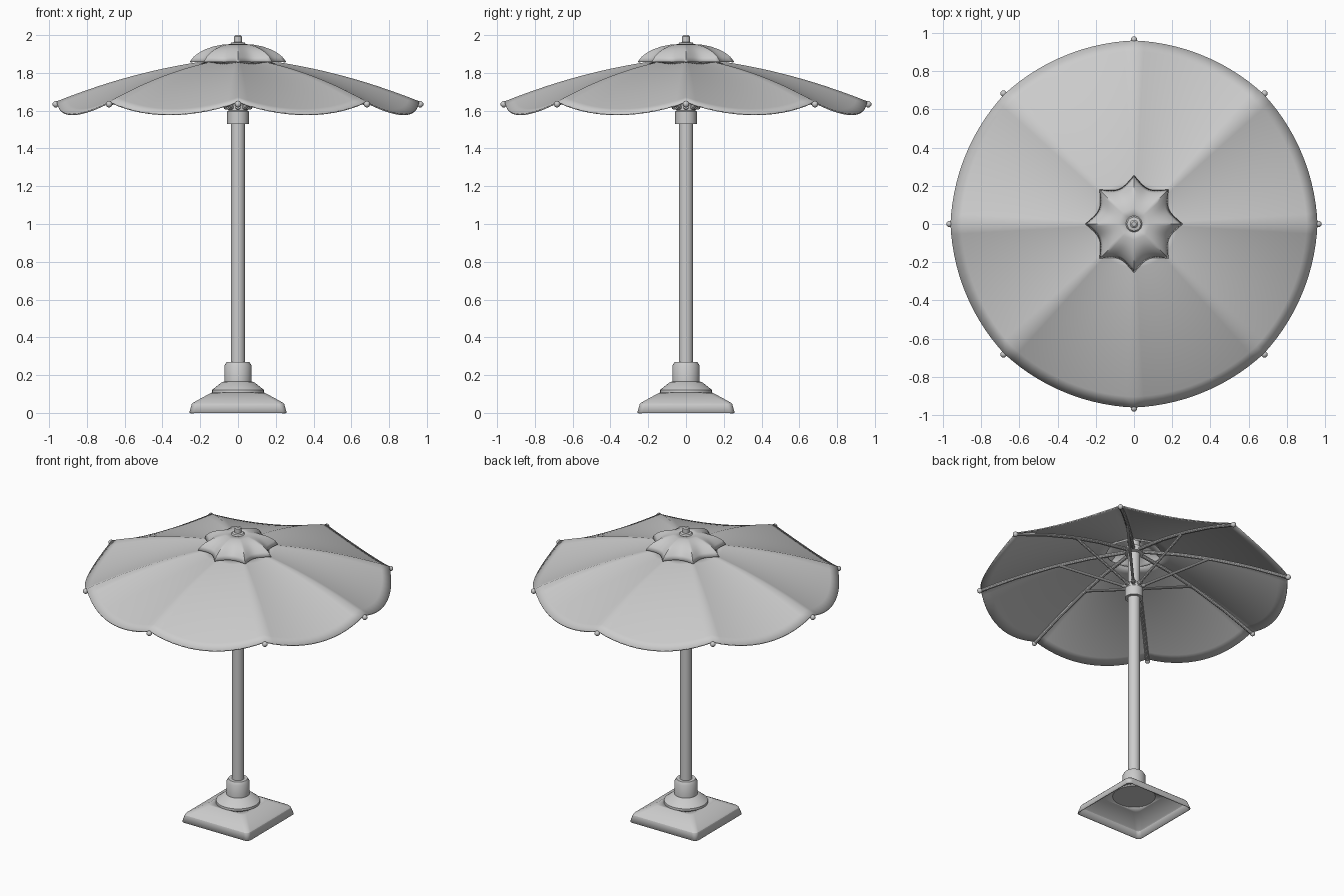
import bpy, bmesh
from math import sin, cos, pi, radians
from mathutils import Vector

if "Cube" in bpy.data.objects:
    bpy.data.objects.remove(bpy.data.objects["Cube"])

RIBS = 8


def finish(name, bm, thick=0.0, angle=35):
    me = bpy.data.meshes.new(name)
    bm.to_mesh(me)
    bm.free()
    ob = bpy.data.objects.new(name, me)
    bpy.context.collection.objects.link(ob)
    bpy.ops.object.select_all(action='DESELECT')
    ob.select_set(True)
    bpy.context.view_layer.objects.active = ob
    bpy.ops.object.shade_smooth_by_angle(angle=radians(angle))
    if thick:
        mod = ob.modifiers.new("thickness", 'SOLIDIFY')
        mod.thickness = thick
        mod.offset = -1
    return ob


def loft(name, rings, caps=False, thick=0.0, angle=35):
    """Skin closed rings, ordered from inner/top to outer/bottom."""
    bm = bmesh.new()
    vs = [[bm.verts.new(p) for p in ring] for ring in rings]
    n = len(rings[0])
    for a, b in zip(vs, vs[1:]):
        for j in range(n):
            k = (j + 1) % n
            bm.faces.new((a[j], b[j], b[k], a[k]))
    if caps:
        bm.faces.new(vs[0])
        bm.faces.new(vs[-1][::-1])
    return finish(name, bm, thick, angle)


def circle(r, z, n=32):
    return [(r * cos(2 * pi * j / n), r * sin(2 * pi * j / n), z) for j in range(n)]


def lathe(name, profile, n=32):
    return loft(name, [circle(r, z, n) for r, z in profile], caps=True)


def gore(j, per):
    """0 on a rib, 1 midway between two ribs."""
    t = (j % per) / per
    return 4 * t * (1 - t)


def rib_z(r):
    return 1.882 - 0.085 * r - 0.164 * r * r


def rod(bm, p, q, rad, n=10):
    p, q = Vector(p), Vector(q)
    d = q - p
    rot = d.to_track_quat('Z', 'Y').to_matrix().to_4x4()
    rot.translation = (p + q) / 2
    bmesh.ops.create_cone(bm, cap_ends=True, segments=n, radius1=rad, radius2=rad,
                          depth=d.length, matrix=rot)


# Square hollow foot with rounded corners, closing onto a round opening
def square(h, rad, z, n=8):
    pts = []
    for c in range(4):
        mid = Vector((h - rad, h - rad)) if c == 0 else None
        sx, sy = [(1, 1), (-1, 1), (-1, -1), (1, -1)][c]
        for k in range(n):
            a = c * pi / 2 + k / (n - 1) * pi / 2
            pts.append((sx * (h - rad) + rad * cos(a), sy * (h - rad) + rad * sin(a), z))
    return pts


opening = [(0.134 * cos(c * pi / 2 + k / 7.5 * pi / 2 + .05),
            0.134 * sin(c * pi / 2 + k / 7.5 * pi / 2 + .05), 0.108)
           for c in range(4) for k in range(8)]
loft("base_foot", [opening, square(0.143, 0.03, 0.106), square(0.238, 0.03, 0.054),
                   square(0.245, 0.03, 0.046), square(0.258, 0.03, 0.0)],
     thick=0.006, angle=25)

# Conical socket that holds the pole
lathe("base_socket", [(0.04, 0.27), (0.06, 0.27), (0.072, 0.25), (0.072, 0.166),
                      (0.085, 0.163), (0.137, 0.122), (0.138, 0.104)])
lathe("pole", [(0.038, 1.93), (0.038, 0.11)])

# Sliding runner and upper hub
lathe("runner", [(0.04, 1.635), (0.048, 1.63), (0.05, 1.60), (0.057, 1.595),
                 (0.057, 1.53), (0.039, 1.53)])
lathe("top_hub", [(0.04, 1.89), (0.058, 1.885), (0.058, 1.85), (0.04, 1.845)])
lathe("finial", [(0.012, 2.0), (0.021, 1.993), (0.021, 1.963), (0.036, 1.96),
                 (0.042, 1.952), (0.042, 1.938)], 24)

# Main canopy: eight sagging gores with a vent hole
PER = 14
N = RIBS * PER
rings = []
for i in range(15):
    u = i / 14
    r = 0.17 + u * 0.79
    ring = []
    for j in range(N):
        g = gore(j, PER)
        a = 2 * pi * j / N
        rr = r * (1 - 0.008 * g * u)
        z = rib_z(r) - 0.066 * g * (r / 0.96) ** 1.3
        ring.append((rr * cos(a), rr * sin(a), z))
    rings.append(ring)
loft("canopy", rings, thick=0.008, angle=40)

# Scalloped vent cap
rings = []
for r, z in [(0.03, 1.953), (0.085, 1.949), (0.13, 1.94), (0.175, 1.924),
             (0.21, 1.905), (0.235, 1.885), (0.255, 1.860)]:
    ring = []
    for j in range(N):
        a = 2 * pi * j / N
        rr = r * (1 - 0.22 * gore(j, PER) * min(1, r / 0.2))
        ring.append((rr * cos(a), rr * sin(a), z))
    rings.append(ring)
loft("vent_cap", rings, thick=0.007, angle=40)

# Ribs with ball tips, and struts from the runner
ribs, struts = bmesh.new(), bmesh.new()
for k in range(RIBS):
    a = 2 * pi * k / RIBS
    at = lambda r, z: Vector((r * cos(a), r * sin(a), z))
    stops = [0.05, 0.28, 0.5, 0.73, 0.965]
    for r0, r1 in zip(stops, stops[1:]):
        rod(ribs, at(r0, rib_z(r0) - 0.014), at(r1, rib_z(r1) - 0.014), 0.012)
    tip = at(0.965, 1.634)
    tip_bm = bmesh.ops.create_uvsphere(ribs, u_segments=12, v_segments=8, radius=0.017)
    bmesh.ops.translate(ribs, verts=tip_bm["verts"], vec=tip)
    rod(struts, at(0.045, 1.615), at(0.46, rib_z(0.46) - 0.022), 0.009)
    rod(struts, at(0.04, 1.617), at(0.072, 1.622), 0.014)
finish("ribs", ribs)
finish("struts", struts)
